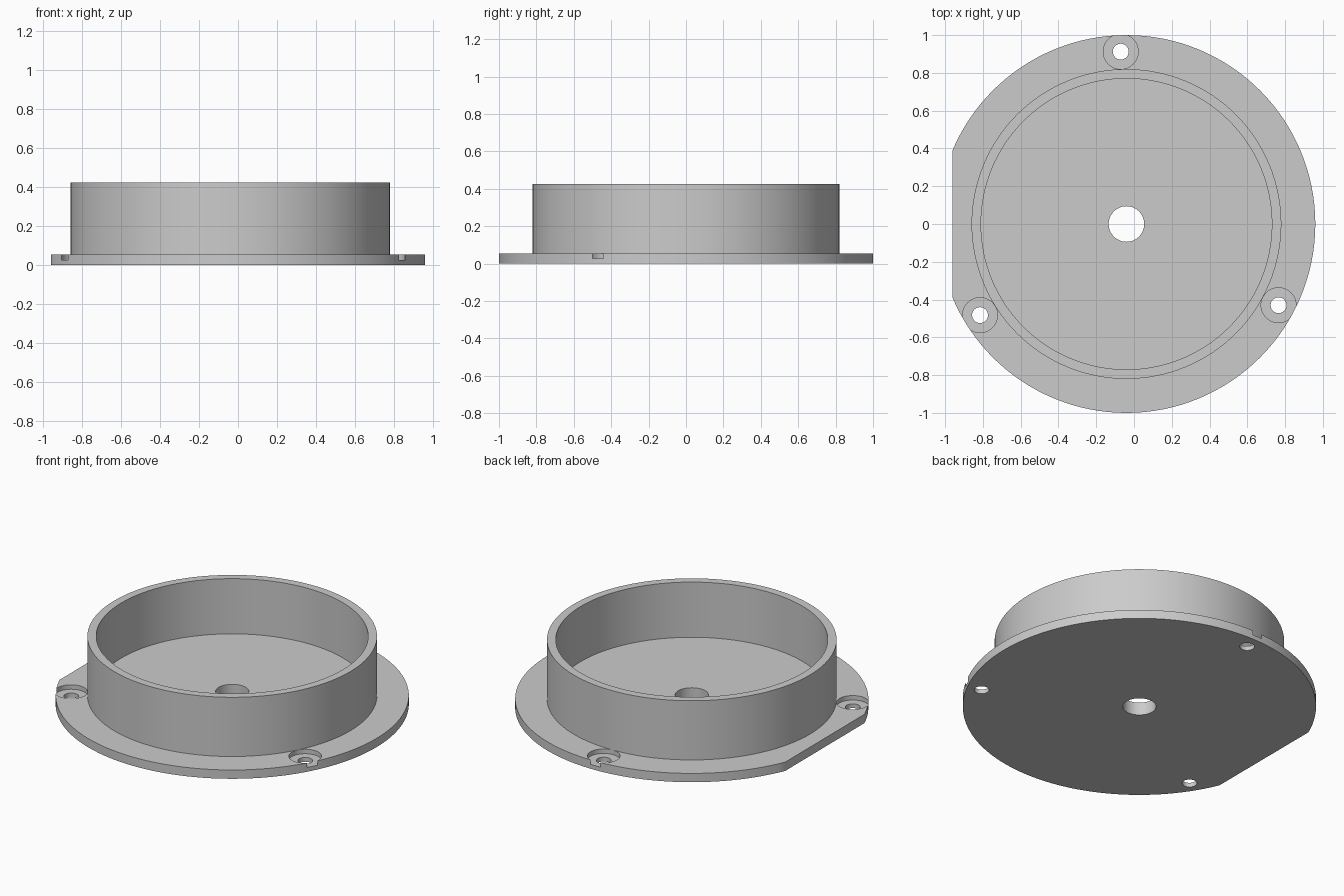
import bpy, bmesh, math
from mathutils import Matrix

if "Cube" in bpy.data.objects:
    bpy.data.objects.remove(bpy.data.objects["Cube"], do_unlink=True)

CX = -0.04            # axis of the round body
FLANGE_TOP, FLOOR_TOP, WALL_TOP = 0.055, 0.08, 0.425
SEGMENTS = 128

grey = bpy.data.materials.new("grey")
grey.use_nodes = True
colour = (0.6, 0.6, 0.6, 1)
grey.diffuse_color = colour
grey.node_tree.nodes["Principled BSDF"].inputs["Base Color"].default_value = colour


def add_object(name, bm):
    bmesh.ops.recalc_face_normals(bm, faces=bm.faces)
    mesh = bpy.data.meshes.new(name)
    bm.to_mesh(mesh)
    bm.free()
    mesh.materials.append(grey)
    obj = bpy.data.objects.new(name, mesh)
    bpy.context.collection.objects.link(obj)
    return obj


def lathe(name, profile):
    """Revolve a closed (radius, height) profile about the body axis."""
    bm = bmesh.new()
    rings = []
    for i in range(SEGMENTS):
        a = math.tau * i / SEGMENTS
        rings.append([bm.verts.new((CX + r * math.cos(a), r * math.sin(a), z))
                      for r, z in profile])
    n = len(profile)
    for i, ring in enumerate(rings):
        nxt = rings[(i + 1) % SEGMENTS]
        for j in range(n):
            k = (j + 1) % n
            bm.faces.new((ring[j], nxt[j], nxt[k], ring[k]))
    return add_object(name, bm)


def cylinder(name, x, y, radius, z0, z1):
    bm = bmesh.new()
    bmesh.ops.create_cone(bm, cap_ends=True, segments=48, radius1=radius,
                          radius2=radius, depth=z1 - z0,
                          matrix=Matrix.Translation((x, y, (z0 + z1) / 2)))
    return add_object(name, bm)


def cut(target, cutter):
    cutter.hide_render = True
    mod = target.modifiers.new("cut", 'BOOLEAN')
    mod.operation = 'DIFFERENCE'
    mod.solver = 'EXACT'
    mod.object = cutter
    bpy.context.view_layer.objects.active = target
    bpy.ops.object.modifier_apply(modifier=mod.name)
    bpy.data.objects.remove(cutter, do_unlink=True)


# Open cup with a flange and a central hole
body = lathe("flanged_cup", [
    (0.094, 0), (1.0, 0), (1.0, FLANGE_TOP), (0.82, FLANGE_TOP),
    (0.82, WALL_TOP), (0.77, WALL_TOP), (0.77, FLOOR_TOP), (0.094, FLOOR_TOP)])

# Flat on the right edge of the flange
bm = bmesh.new()
bmesh.ops.create_cube(bm, size=1, matrix=Matrix.Translation((-1.46, 0, 0))
                      @ Matrix.Diagonal((1, 3, 1, 1)))
cut(body, add_object("flat_cutter", bm))

# Three counterbored screw holes that just break through the rim
for i in range(3):
    a = math.radians(91.9 + 120 * i)
    x, y = CX + 0.913 * math.cos(a), 0.913 * math.sin(a)
    cut(body, cylinder("counterbore_cutter", x, y, 0.0925, 0.027, 0.2))
    cut(body, cylinder("screw_hole_cutter", x, y, 0.042, -0.1, 0.2))

# Smooth round walls, sharp edges
bpy.ops.object.select_all(action='DESELECT')
body.select_set(True)
bpy.context.view_layer.objects.active = body
bpy.ops.object.shade_smooth_by_angle(angle=math.radians(30))
